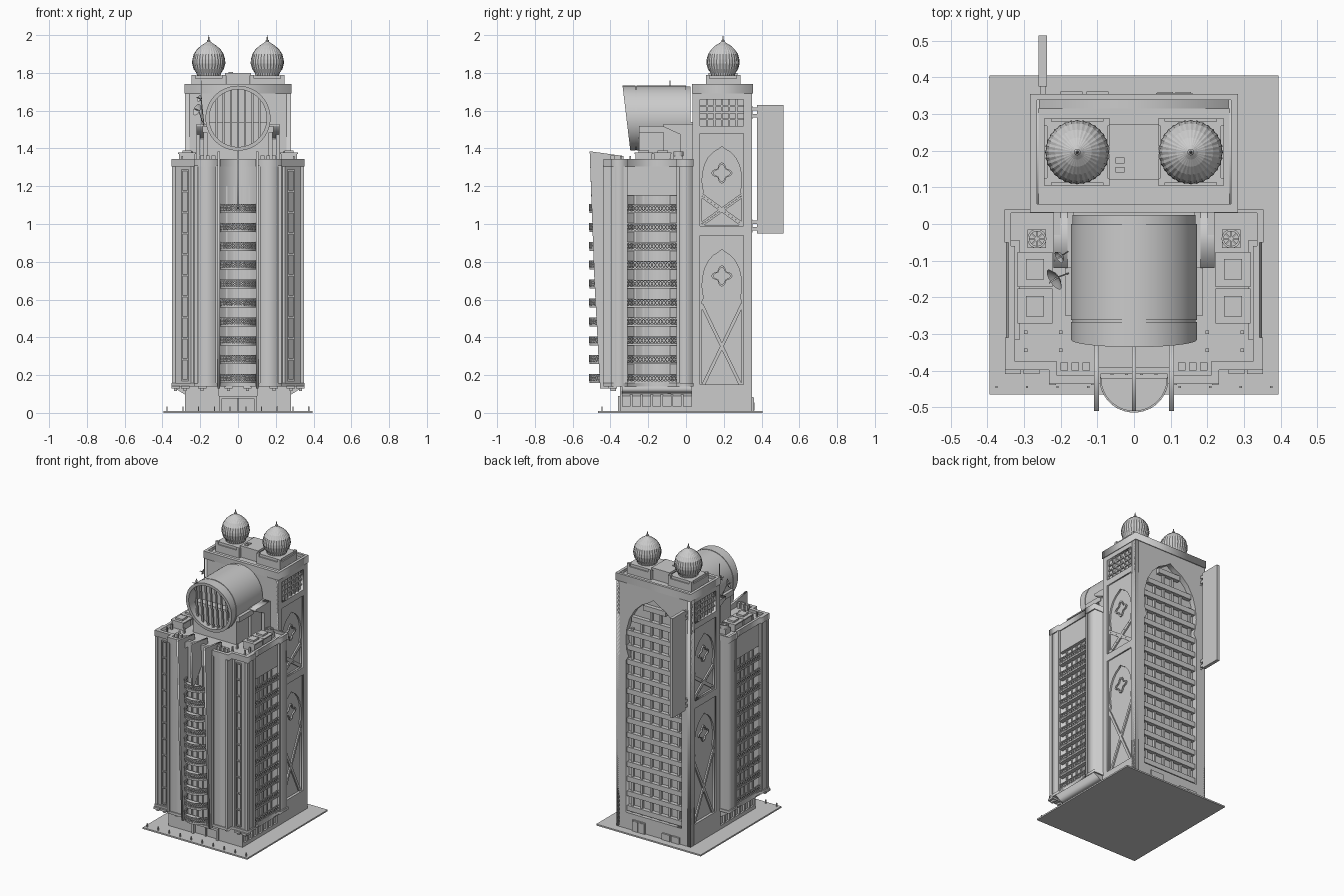
import bpy, bmesh, math
from mathutils import Matrix, Vector

if "Cube" in bpy.data.objects:
    bpy.data.objects.remove(bpy.data.objects["Cube"])
T = Matrix.Translation
SIDE = Matrix(((0, 0, 1, 0), (1, 0, 0, 0), (0, 1, 0, 0), (0, 0, 0, 1)))    # local xy -> world yz
BACK = Matrix(((-1, 0, 0, 0), (0, 0, 1, 0), (0, 1, 0, 0), (0, 0, 0, 1)))   # local xy -> world -x z
FLAT = Matrix.Identity(4)


def finish(name, bm, smooth=False):
    bmesh.ops.recalc_face_normals(bm, faces=bm.faces)
    me = bpy.data.meshes.new(name)
    bm.to_mesh(me)
    bm.free()
    if smooth:
        for p in me.polygons:
            p.use_smooth = True
        me.set_sharp_from_angle(angle=math.radians(30))
    o = bpy.data.objects.new(name, me)
    bpy.context.collection.objects.link(o)
    return o


def boxes(name, items, sym=False):
    """Boxes given as x0,x1,y0,y1,z0,z1, optionally mirrored in x."""
    bm = bmesh.new()
    for s in ((1, -1) if sym else (1,)):
        for a, b, c, d, e, f in items:
            m = T((s * (a + b) / 2, (c + d) / 2, (e + f) / 2)) @ Matrix.Diagonal((b - a, d - c, f - e, 1))
            bmesh.ops.create_cube(bm, size=1, matrix=m)
    return finish(name, bm)


def beams(name, segs, w, sym=False):
    """Square bars between point pairs."""
    bm = bmesh.new()
    for s in ((1, -1) if sym else (1,)):
        for a, b in segs:
            a, b = Vector((a[0] * s, a[1], a[2])), Vector((b[0] * s, b[1], b[2]))
            d = b - a
            m = T((a + b) / 2) @ d.to_track_quat('Z', 'Y').to_matrix().to_4x4() @ Matrix.Diagonal((w, w, d.length, 1))
            bmesh.ops.create_cube(bm, size=1, matrix=m)
    return finish(name, bm)


def plate(name, loops, lo, hi, frame):
    """Flat outline with holes, extruded from lo to hi along the frame's normal."""
    cu = bpy.data.curves.new(name, 'CURVE')
    cu.dimensions, cu.fill_mode, cu.extrude = '2D', 'BOTH', (hi - lo) / 2
    for lp in loops:
        sp = cu.splines.new('POLY')
        sp.points.add(len(lp) - 1)
        for p, q in zip(sp.points, lp):
            p.co = (q[0], q[1], 0, 1)
        sp.use_cyclic_u = True
    tmp = bpy.data.objects.new(name + "_curve", cu)
    bpy.context.collection.objects.link(tmp)
    dg = bpy.context.evaluated_depsgraph_get()
    me = bpy.data.meshes.new_from_object(tmp.evaluated_get(dg))
    bpy.data.objects.remove(tmp)
    bm = bmesh.new()
    bm.from_mesh(me)
    bmesh.ops.remove_doubles(bm, verts=bm.verts, dist=1e-5)
    bm.transform(frame @ T((0, 0, (lo + hi) / 2)))
    return finish(name, bm)


def lathe(name, prof, n, m, rib=0.0, smooth=True, edit=None):
    bm = bmesh.new()
    rings = []
    for r, z in prof:
        rings.append([bm.verts.new((r * (1 - rib * (i % 2)) * math.cos(2 * math.pi * i / n),
                                    r * (1 - rib * (i % 2)) * math.sin(2 * math.pi * i / n), z)) for i in range(n)])
    for a, b in zip(rings, rings[1:]):
        for i in range(n):
            bm.faces.new((a[i], a[(i + 1) % n], b[(i + 1) % n], b[i]))
    bmesh.ops.remove_doubles(bm, verts=bm.verts, dist=1e-6)
    bm.transform(m)
    if edit:
        edit(bm)
    return finish(name, bm, smooth)


def rect(a, b, c, d):
    return [(a, c), (b, c), (b, d), (a, d)]


def mirrored(half):
    return half + [(-x, y) for x, y in reversed(half)]


def arch(c, h, z0, zp, zt):
    """Keyhole arch: straight legs, pinch at zp, bulging pointed head to zt."""
    H = zt - zp
    k = [(1, z0), (1, zp - .08 * H), (.9, zp)] + [(f, zp + g * H) for f, g in
        ((.97, .1), (1, .25), (.97, .42), (.87, .6), (.68, .76), (.42, .88), (.18, .94))]
    return [(c + f * h, z) for f, z in k] + [(c, zt)] + [(c - f * h, z) for f, z in reversed(k)]


def foil(c, z, r):
    return [(c + r * q * math.cos(t), z + r * q * math.sin(t)) for t, q in
            ((2 * math.pi * i / 32, .8 + .2 * math.cos(8 * math.pi * i / 32)) for i in range(32))]


# ground plate, bollards and podium
boxes("base_plate", [(-.395, .395, -.465, .405, 0, .01)])
beams("bollards", [((-.375 + i * .0833, -.445, .01), (-.375 + i * .0833, -.445, .035)) for i in range(10)], .006)
boxes("podium_core", [(-.268, .268, -.34, .1, .01, .15)])
boxes("podium_trim", [(.262, .28, -.35, .345, .01, .035), (.262, .28, -.35, .345, .105, .15),
                      (.1, .28, -.35, -.335, .01, .15)]
      + [(.262, .28, y, y + .012, .03, .11) for y in [-.35 + i * .054 for i in range(13)]], True)
boxes("entrance", [(-.1, -.085, -.36, -.33, .01, .085), (.085, .1, -.36, -.33, .01, .085),
                   (-.1, .1, -.36, -.33, .075, .09), (-.004, .004, -.35, -.33, .01, .08)])
# back tower shell
boxes("tower_core", [(-.26, .26, .04, .315, .01, 1.72)])
zs = [(.13, .94), (.99, 1.48), (1.52, 1.66)]
arches = [arch(.19, .105, .14, .61, .865), arch(.19, .105, .995, 1.17, 1.41)]
for s, n in ((1, "right"), (-1, "left")):
    def span(a, b):
        return (a, b) if s > 0 else (-b, -a)
    plate(n + "_tower_frame", [rect(.035, .35, .01, 1.72)] + [rect(.075, .305, *z) for z in zs], *span(.258, .28), SIDE)
    for i in (0, 1):
        plate(f"{n}_arch_panel_{i}", [rect(.075, .305, *zs[i]), arches[i]], *span(.258, .271), SIDE)
        zc = (.725, 1.27)[i]
        plate(f"{n}_quatrefoil_{i}", [foil(.19, zc, .056), foil(.19, zc, .044)], *span(.258, .269), SIDE)
br = []
for z0, z1 in ((.135, .57), (1.0, 1.15)):
    for o in (-.007, .007):
        br += [((.264, .085, z0 + o), (.264, .295, z1 + o)), ((.264, .295, z0 + o), (.264, .085, z1 + o))]
beams("cross_braces", br, .011, True)
gr = [((.266, .075, z), (.266, .305, z)) for z in (1.555, 1.59, 1.625)]
gr += [((.266, y, 1.52), (.266, y, 1.66)) for y in (.113, .151, .19, .229, .267)]
beams("upper_window_grid", gr, .009, True)

# tower back face with the tall arch, floor bands and mullions
plate("back_arch_wall", [rect(-.28, .28, .01, 1.72), arch(0, .21, .12, 1.19, 1.62)], .313, .35, BACK)


def half_width(z):
    return .205 if z < 1.4 else .21 * max(.1, 1 - ((z - 1.33) / .29) ** 2.2)


levels = [.13 + .1 * i for i in range(15)]
boxes("back_floor_bands", [(-half_width(z + .03), half_width(z + .03), .31, .342, z, z + .035) for z in levels])
boxes("back_mullions", [(x - .008, x + .008, .31, .33, .12, 1.57 - abs(x) * 1.1) for x in
                        (-.175, -.105, -.035, .035, .105, .175)])
boxes("back_doors", [(.06, .16, .345, .357, .01, .085), (.064, .107, .35, .36, .01, .078), (.113, .156, .35, .36, .01, .078)])
boxes("back_utility_units", [(-.2, -.14, .345, .362, .012, .055), (-.13, -.07, .345, .362, .012, .055)])
boxes("blade_sign", [(-.26, -.238, .375, .515, .95, 1.63)])
boxes("blade_sign_brackets", [(-.256, -.242, .34, .38, z, z + .018) for z in (.965, 1.0, 1.565, 1.6)]
      + [(-.26, -.238, .345, .352, .955, 1.025), (-.26, -.238, .345, .352, 1.555, 1.625)])

# tower front wall and roof
boxes("tower_front_wall", [(-.28, .28, .035, .05, .15, 1.72)])
plate("tower_cornice", [rect(-.284, .284, .032, .355), rect(-.265, .265, .055, .338)], 1.69, 1.74, FLAT)
boxes("roof_plant_room", [(-.063, .063, .125, .268, 1.71, 1.795), (-.068, .068, .12, .273, 1.785, 1.8),
                          (-.05, -.026, .14, .156, 1.8, 1.806), (-.05, -.026, .165, .181, 1.8, 1.806)])
boxes("dome_plinths", [(.065, .245, .105, .288, 1.71, 1.77), (.073, .237, .113, .28, 1.77, 1.787)]
      + [(x, x + .02, y, y + .02, 1.74, 1.79) for x in (.065, .225) for y in (.105, .268)], True)
dome = [(0, 1.785), (.062, 1.785), (.066, 1.8), (.08, 1.82), (.088, 1.85), (.087, 1.87), (.079, 1.9), (.062, 1.925),
        (.04, 1.945), (.02, 1.957), (.009, 1.966), (.009, 1.972), (.004, 1.976), (.003, 1.988), (0, 2.0)]
for s in (-1, 1):
    lathe("ribbed_dome_" + ("left" if s < 0 else "right"), dome, 64, T((s * .155, .196, 0)), rib=.03, smooth=False)

# front block: stepped plan, cornice, soffit
plan = mirrored([(.345, .035), (.345, -.045), (.312, -.045), (.312, -.315), (.345, -.315), (.345, -.39),
                 (.225, -.39), (.225, -.43), (.1, -.43), (.1, -.405)])
plate("front_block", [plan], .15, 1.325, FLAT)
rim = mirrored([(.353, .04), (.353, -.05), (.342, -.05), (.342, -.31), (.352, -.31), (.352, -.398), (.232, -.398),
                (.232, -.436), (.092, -.436), (.092, -.41)])
inner = mirrored([(.335, .03), (.335, -.06), (.325, -.06), (.325, -.375), (.21, -.375), (.21, -.413), (.1, -.413), (.1, -.39)])
plate("front_cornice", [rim, inner], 1.305, 1.345, FLAT)
plate("front_soffit", [rim], .14, .158, FLAT)
boxes("side_upper_walls", [(.3, .335, -.316, -.044, 1.15, 1.32)], True)
boxes("front_pilasters", [(.213, .23, -.44, -.38, .155, 1.31), (.1, .118, -.44, -.4, .155, 1.31),
                          (.33, .35, -.396, -.375, .155, 1.31), (.236, .25, -.396, -.38, .155, 1.31),
                          (.335, .35, -.33, -.31, .155, 1.31), (.335, .35, -.05, -.035, .155, 1.31)], True)
boxes("front_window_strips", [(x, x + .005, -.397, -.385, .17, 1.28) for x in (.263, .295)]
      + [(.263, .3, -.397, -.385, .17 + .111 * i, .178 + .111 * i) for i in range(11)], True)
boxes("soffit_lamps", [(x - .008, x + .008, -.4, -.37, .115, .142) for x in (.05, .19, .28, .33)]
      + [(x - .022, x + .022, -.41, -.365, .128, .142) for x in (.05, .19, .28, .33)], True)
plate("awning_right", [[(.262, .085), (.35, .14), (.262, .145)]], -.03, .34, Matrix(((1, 0, 0, 0), (0, 0, -1, 0), (0, 1, 0, 0), (0, 0, 0, 1))))
plate("awning_left", [[(-.262, .085), (-.35, .14), (-.262, .145)]], -.03, .34, Matrix(((1, 0, 0, 0), (0, 0, -1, 0), (0, 1, 0, 0), (0, 0, 0, 1))))

# side balconies with lattice railings and mullions behind
floors = [.158 + .1 * i for i in range(10)]
boxes("side_balcony_slabs", [(.305, .342, -.32, -.04, z, z + .01) for z in floors]
      + [(.336, .343, -.32, -.04, z + .04, z + .046) for z in floors], True)
ys = [-.315 + .018 * i for i in range(16)]
beams("side_railings", [((.339, a, z + p), (.339, b, z + q)) for z in floors for a, b in zip(ys, ys[1:])
                        for p, q in ((.01, .04), (.04, .01))], .004, True)
boxes("side_mullions", [(.308, .318, y - .005, y + .005, .158, 1.15) for y in (-.27, -.225, -.18, -.135, -.09)], True)

# round front balconies
bm = [(.092 * math.cos(t), -.42 - .092 * math.sin(t)) for t in [math.pi * i / 24 for i in range(25)]]
for i, z in enumerate(floors):
    plate(f"round_balcony_{i}", [bm], z, z + .012, FLAT)
beams("round_railings", [((*a, z + p), (*b, z + q)) for z in floors for a, b in zip(bm, bm[1:])
                         for p, q in ((.012, .042), (.042, .012), (.045, .045))], .005)
boxes("balcony_door_frames", [(x - .004, x + .004, -.412, -.4, .158, 1.2) for x in (-.06, -.02, .02, .06)])

# tapering fins
fin = [(-.33, 1.325), (-.33, 1.36), (-.51, 1.385), (-.485, .7), (-.455, .13), (-.405, .13), (-.405, 1.325)]
for x in (-.102, .102):
    plate("outer_fin", [fin], x - .007, x + .007, SIDE)
plate("centre_fin", [[(-.33, 1.325), (-.33, 1.36), (-.51, 1.385), (-.5, 1.1), (-.485, 1.08), (-.4, 1.2), (-.4, 1.325)]], -.006, .006, SIDE)


# big horizontal drum with slanted mouth and bars
def slant(b):
    for v in b.verts:
        if v.co.y < -.3:
            v.co.y += (1.732 - v.co.z) * .12


drum = [(0, -.025), (.168, -.025), (.168, .0), (.172, .0), (.172, .262), (.168, .262), (.168, .268), (.172, .268),
        (.172, .336), (.152, .336), (.152, .2), (0, .2)]
lathe("drum", drum, 64, T((0, 0, 1.56)) @ Matrix.Rotation(math.pi / 2, 4, 'X'), edit=slant)
bars = []
for i in range(-3, 4):
    x = i * .038
    h = math.sqrt(.154 ** 2 - x * x)
    bars.append(((x, -.3 + (.172 - h) * .1, 1.56 + h), (x, -.3 + (.172 + h) * .1, 1.56 - h)))
beams("drum_bars", bars, .011)
boxes("drum_base", [(-.165, .165, -.25, .04, 1.32, 1.54)])
boxes("drum_arms", [(.165, .188, -.25, -.1, 1.485, 1.52), (.165, .182, -.12, .04, 1.33, 1.53),
                    (.2, .22, -.03, .04, 1.33, 1.53)], True)
for a, b in ((.178, .22), (-.22, -.178)):
    plate("drum_bracket", [[(-.12, 1.53), (.04, 1.53), (.04, 1.45), (0, 1.46), (-.12, 1.515)]], a, b, SIDE)

# lower roof equipment
vents = []
for y in (-.272, -.172):
    vents += [(.228, .312, y + .004, y + .09, 1.32, 1.37), (.222, .318, y, y + .096, 1.37, 1.378),
              (.245, .295, y + .02, y + .076, 1.378, 1.39)]
boxes("roof_vents", vents, True)
boxes("fan_housings", [(.24, .29, -.065, -.015, 1.32, 1.36)]
      + [(x, x + .02, -.4, -.378, 1.32, 1.362) for x in (.12, .15, .18)], True)
for s in (-1, 1):
    lathe("roof_fan", [(.026, 1.36), (.026, 1.385), (.02, 1.385), (.02, 1.368), (0, 1.368)], 20, T((s * .265, -.04, 0)))
    beams("fan_blades", [((s * .265 - .02 * math.cos(t), -.04 - .02 * math.sin(t), 1.378),
                          (s * .265 + .02 * math.cos(t), -.04 + .02 * math.sin(t), 1.378)) for t in (0, .785, 1.571, 2.356)], .004)
beams("roof_pipes", [((x, y, 1.32), (x, y, 1.36)) for x in (.2, .295) for y in (-.295, -.345)], .01, True)

# dishes and aerial
for p, r in (((-.208, -.145, 1.6), .032), ((-.195, -.085, 1.66), .018)):
    m = T(p) @ Vector((-.75, -.5, .35)).to_track_quat('Z', 'Y').to_matrix().to_4x4()
    lathe("dish", [(0, -.002), (r * .6, .004), (r, .013), (r * .6, .006), (0, 0)], 20, m)
    beams("dish_mast", [(p, tuple(m @ Vector((0, 0, .03)))), (p, (-.18, p[1] + .01, 1.52))], .004)
beams("aerial", [((-.195, -.085, 1.5), (-.195, -.085, 1.76))], .004)
